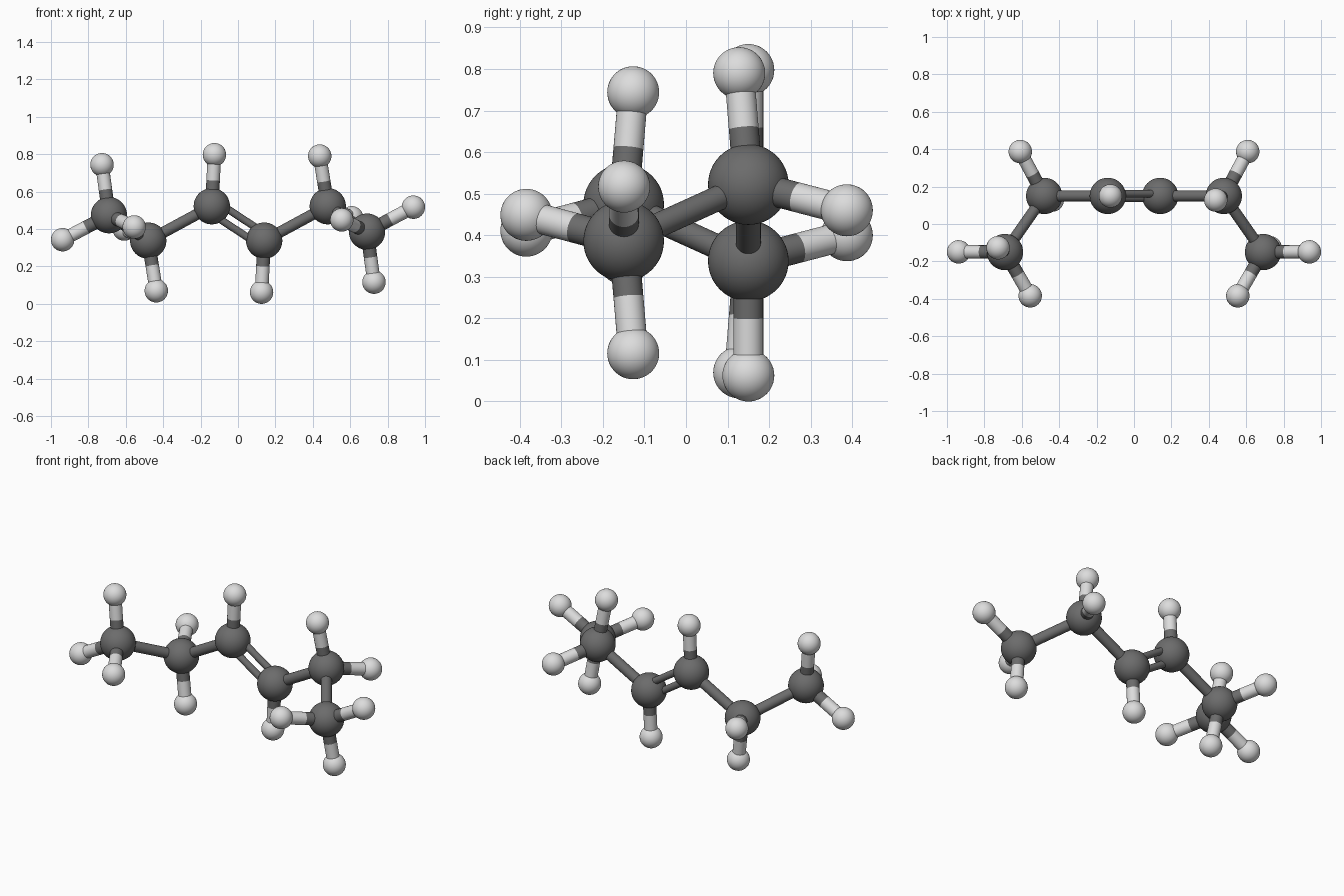
import bpy
from mathutils import Vector

if "Cube" in bpy.data.objects:
    bpy.data.objects.remove(bpy.data.objects["Cube"])

MID_Z = 0.43                      # the model repeats by a half turn about the y axis
R_CARBON, R_HYDROGEN = 0.097, 0.0625
R_CC, R_CH, R_DOUBLE = 0.03, 0.036, 0.02


def material(name, value):
    m = bpy.data.materials.new(name)
    m.diffuse_color = (value, value, value, 1)
    m.use_nodes = True
    m.node_tree.nodes["Principled BSDF"].inputs["Base Color"].default_value = m.diffuse_color
    return m


DARK = material("dark grey", 0.15)
LIGHT = material("light grey", 0.72)


def finish(name, mat):
    ob = bpy.context.object
    ob.name = name
    ob.data.materials.append(mat)
    bpy.ops.object.shade_smooth_by_angle()


def ball(name, pos, radius, mat):
    bpy.ops.mesh.primitive_uv_sphere_add(segments=48, ring_count=24, radius=radius, location=pos)
    finish(name, mat)


def rod(name, a, b, radius, mat):
    d = b - a
    bpy.ops.mesh.primitive_cylinder_add(vertices=32, radius=radius, depth=d.length, location=(a + b) / 2,
                                        rotation=d.to_track_quat('Z', 'Y').to_euler())
    finish(name, mat)


def turned(p):
    return Vector((-p[0], p[1], 2 * MID_Z - p[2]))


# right half: each dark ball with its light balls, from the middle outwards
half = [
    ((0.14, 0.15, 0.338), [(0.126, 0.15, 0.0625)]),
    ((0.48, 0.15, 0.522), [(0.437, 0.128, 0.79), (0.608, 0.387, 0.46)]),
    ((0.69, -0.15, 0.386), [(0.9375, -0.149, 0.517), (0.555, -0.384, 0.449), (0.727, -0.127, 0.116)]),
]

for side, place in (("right", Vector), ("left", turned)):
    previous = None
    for i, (c, lights) in enumerate(half):
        centre = place(c)
        ball(f"{side}_dark_ball_{i}", centre, R_CARBON, DARK)
        if previous is not None:
            rod(f"{side}_chain_rod_{i}", previous, centre, R_CC, DARK)
        previous = centre
        # light balls on two-tone rods
        for j, h in enumerate(lights):
            end = place(h)
            middle = (centre + end) / 2
            ball(f"{side}_light_ball_{i}_{j}", end, R_HYDROGEN, LIGHT)
            rod(f"{side}_dark_half_rod_{i}_{j}", centre, middle, R_CH, DARK)
            rod(f"{side}_light_half_rod_{i}_{j}", middle, end, R_CH, LIGHT)

# double rod in the middle
a = Vector(half[0][0])
b = turned(a)
across = (a - b).cross(Vector((0, -1, 0))).normalized() * 0.034
across.y += 0.012 if across.z > 0 else -0.012
for name, s in (("upper", 1), ("lower", -1)):
    rod(f"{name}_double_rod", a + across * s, b + across * s, R_DOUBLE, DARK)
